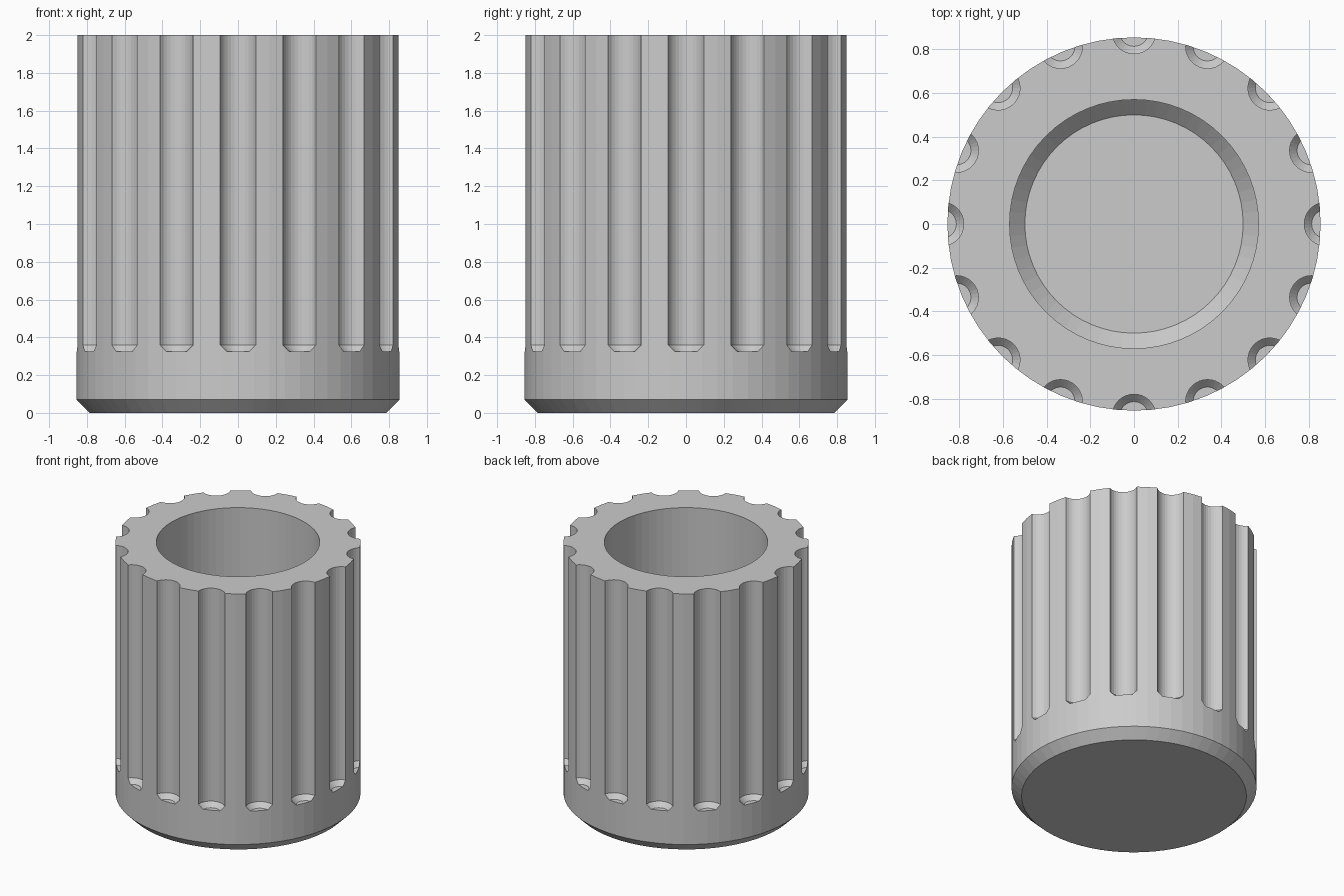
import bpy, bmesh, math
from mathutils import Matrix, Vector

cube = bpy.data.objects.get("Cube")
if cube:
    bpy.data.objects.remove(cube)

BODY_R, HEIGHT = 0.855, 2.0
FLUTES = 16

grey = bpy.data.materials.new("plain grey")
grey.use_nodes = True
COLOUR = (0.6, 0.6, 0.6, 1)
grey.diffuse_color = COLOUR
grey.node_tree.nodes["Principled BSDF"].inputs["Base Color"].default_value = COLOUR


def lathe(bm, profile, segments, centre=Vector()):
    """Revolve (radius, z) points into a closed solid with flat end caps."""
    rings = [[bm.verts.new(centre + Vector((r * math.cos(a), r * math.sin(a), z)))
              for a in (math.tau * i / segments for i in range(segments))]
             for r, z in profile]
    for low, high in zip(rings, rings[1:]):
        for i in range(segments):
            j = (i + 1) % segments
            bm.faces.new((low[i], low[j], high[j], high[i]))
    bm.faces.new(rings[0][::-1])
    bm.faces.new(rings[-1])


def finish(bm, name):
    bmesh.ops.recalc_face_normals(bm, faces=bm.faces)
    mesh = bpy.data.meshes.new(name)
    bm.to_mesh(mesh)
    bm.free()
    mesh.materials.append(grey)
    obj = bpy.data.objects.new(name, mesh)
    bpy.context.collection.objects.link(obj)
    return obj


# Cup body: chamfered foot, straight wall, bore with a chamfered floor
bm = bmesh.new()
lathe(bm, [(0.785, 0), (BODY_R, 0.07), (BODY_R, HEIGHT),
           (0.57, HEIGHT), (0.57, 0.36), (0.50, 0.29)], 64)
body = finish(bm, "fluted_cup")

# Round-ended flute cutters, spaced evenly about the axis
bm = bmesh.new()
for i in range(FLUTES):
    spot = Matrix.Rotation(math.tau * i / FLUTES, 3, "Z") @ Vector((0.88, 0, 0))
    lathe(bm, [(0.066, 0.325), (0.1, 0.36), (0.1, HEIGHT + 0.2)], 32, spot)
cutter = finish(bm, "flute_cutters")
cutter.hide_render = True

# Cut the flutes and discard the cutters
mod = body.modifiers.new("flutes", "BOOLEAN")
mod.operation = "DIFFERENCE"
mod.solver = "EXACT"
mod.object = cutter
bpy.context.view_layer.objects.active = body
body.select_set(True)
bpy.ops.object.modifier_apply(modifier=mod.name)
bpy.data.objects.remove(cutter)
bpy.ops.object.shade_smooth_by_angle(angle=math.radians(3))
